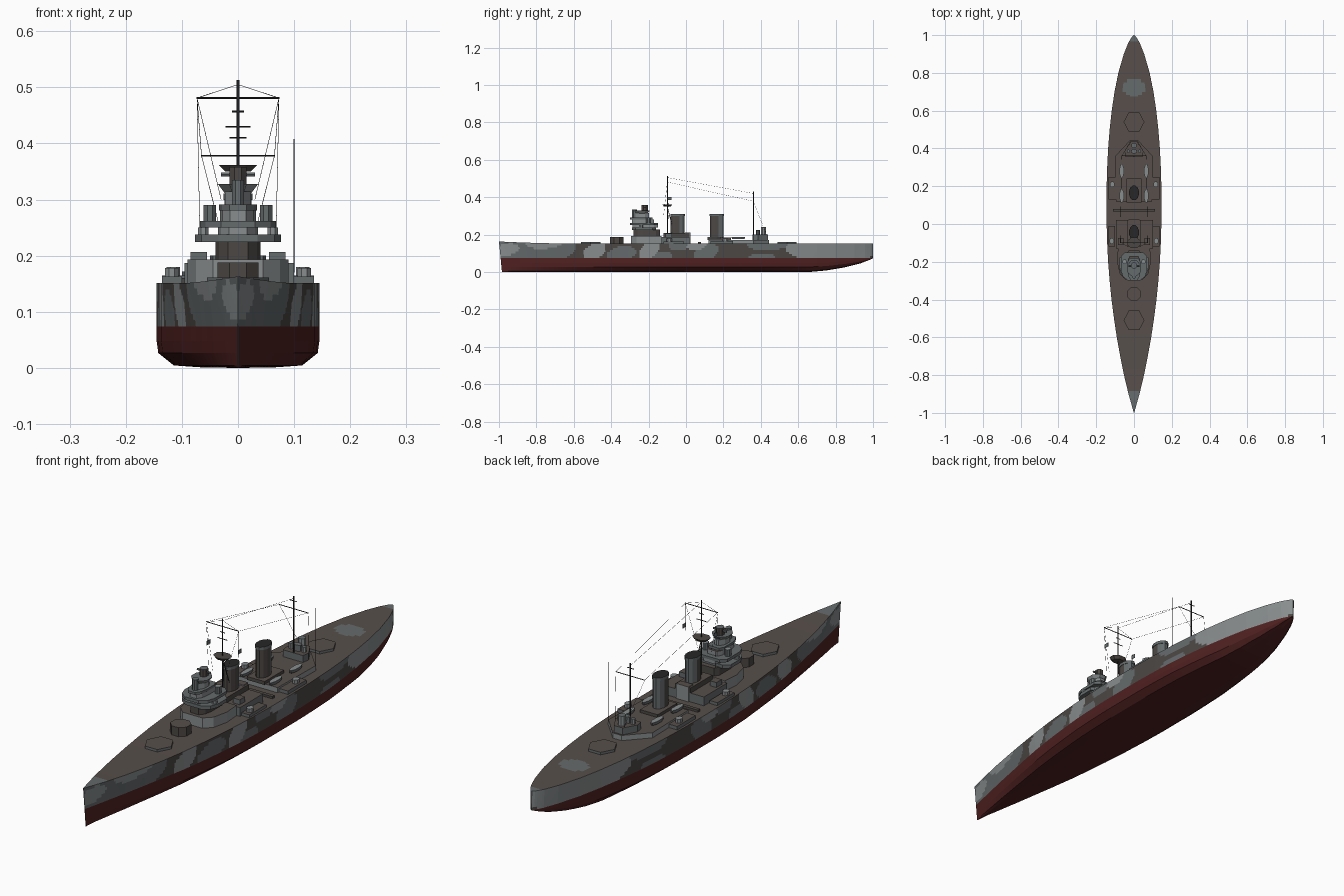
import bpy, bmesh, math
from mathutils import Vector

if "Cube" in bpy.data.objects:
    bpy.data.objects.remove(bpy.data.objects["Cube"])

COLOURS = {
    "deck_brown": (.095, .078, .069), "dark_brown_grey": (.072, .064, .058),
    "mid_grey": (.13, .145, .15), "light_grey": (.25, .27, .275),
    "hull_red": (.08, .015, .015), "mast_black": (.02, .02, .02)}
MATS = []
for n, c in COLOURS.items():
    m = bpy.data.materials.new(n)
    m.diffuse_color = (*c, 1)
    m.use_nodes = True
    m.node_tree.nodes["Principled BSDF"].inputs["Base Color"].default_value = m.diffuse_color
    MATS.append(m)
DECK, DARK, MID, LIGHT, RED, BLACK = range(6)


def finish(bm, name, rule):
    bmesh.ops.recalc_face_normals(bm, faces=bm.faces)
    bm.normal_update()
    for f in bm.faces:
        f.material_index = rule(f.calc_center_median(), f.normal)
    me = bpy.data.meshes.new(name)
    bm.to_mesh(me)
    bm.free()
    for m in MATS:
        me.materials.append(m)
    ob = bpy.data.objects.new(name, me)
    bpy.context.collection.objects.link(ob)
    return ob


def prism(name, pts, z0, z1, side=MID, top=DECK, flare=1.0, rule=None):
    """Extruded outline; flare scales the top about the outline's centre."""
    bm = bmesh.new()
    cx = sum(p[0] for p in pts) / len(pts)
    cy = sum(p[1] for p in pts) / len(pts)
    lo = [bm.verts.new((x, y, z0)) for x, y in pts]
    hi = [bm.verts.new((cx + (x - cx) * flare, cy + (y - cy) * flare, z1)) for x, y in pts]
    bm.faces.new(lo)
    bm.faces.new(hi)
    for i in range(len(pts)):
        j = (i + 1) % len(pts)
        bm.faces.new((lo[i], lo[j], hi[j], hi[i]))
    return finish(bm, name, rule or (lambda c, n: top if n.z > .7 else side))


def oval(cx, cy, rx, ry, n=8, turn=.5):
    return [(cx + rx * math.cos((i + turn) * math.tau / n),
             cy + ry * math.sin((i + turn) * math.tau / n)) for i in range(n)]


def rect(x0, x1, y0, y1):
    return [(x0, y0), (x1, y0), (x1, y1), (x0, y1)]


def sym(half):
    """Mirror a half outline (x > 0, given from front to back)."""
    return half + [(-x, y) for x, y in reversed(half)]


def rod(name, a, b, r, mat=BLACK, sides=5):
    a, b = Vector(a), Vector(b)
    bm = bmesh.new()
    bmesh.ops.create_cone(bm, cap_ends=True, segments=sides, radius1=r, radius2=r, depth=(b - a).length)
    q = Vector((0, 0, 1)).rotation_difference(b - a)
    for v in bm.verts:
        v.co = q @ v.co + (a + b) / 2
    return finish(bm, name, lambda c, n: mat)


def lerp(table, y):
    for (y0, a), (y1, b) in zip(table, table[1:]):
        if y <= y1:
            return a + (b - a) * (y - y0) / (y1 - y0)
    return table[-1][1]


# Hull: lofted cross-sections
BEAM = [(-1, .001), (-.9, .029), (-.8, .053), (-.7, .073), (-.6, .091), (-.5, .106), (-.4, .119), (-.3, .129),
        (-.2, .137), (-.1, .142), (0, .145), (.2, .145), (.3, .142), (.4, .137), (.5, .129), (.6, .118),
        (.7, .103), (.8, .083), (.9, .054), (.96, .03), (.99, .012), (1, .002)]
UNDER = [(-1, .75), (-.5, .96), (-.2, 1), (.4, 1), (.8, .93), (1, .85)]
KEEL = [(-1, 0), (.66, 0), (.75, .008), (.85, .025), (.93, .045), (.98, .064), (1, .073)]
WATER, STATIONS, ROWS = .074, 240, 7
BLOBS = [(-.78, .158, .1, .035, LIGHT), (-.96, .12, .06, .035, LIGHT), (-.49, .11, .055, .048, LIGHT),
         (-.2, .12, .05, .05, LIGHT), (.04, .14, .05, .022, LIGHT), (.8, .14, .28, .085, LIGHT),
         (-.86, .12, .26, .1, MID), (-.34, .1, .075, .04, MID), (-.05, .145, .06, .03, MID),
         (-.12, .08, .06, .03, MID), (.11, .105, .065, .045, MID), (.42, .15, .11, .035, MID),
         (.42, .08, .07, .02, MID)]


def hull_colour(c, n):
    if n.z > .7 and c.z > .14:
        if c.y < -.885 or c.y > .965 or (c.x / .055) ** 2 + ((c.y - .72) / .05) ** 2 < 1:
            return MID
        return DECK
    if c.z < WATER:
        return RED
    for y, z, ry, rz, m in BLOBS:
        dy = c.y - y - (c.z - .11) * .5
        if (dy / ry) ** 2 + ((c.z - z) / rz) ** 2 < 1:
            return m
    return DARK


bm = bmesh.new()
prev = None
for i in range(STATIONS + 1):
    y = -1 + 2 * i / STATIONS
    w, k = lerp(BEAM, y), lerp(KEEL, y)
    wu = w * lerp(UNDER, y)
    top = .151 + .012 * max(0, (-y - .5) / .5) ** 2
    half = [(0, k), (wu * .45, k + .001)]
    half += [(wu * f, k + (WATER - k) * t) for f, t in ((.79, .06), (.98, .36), (1, .65), (1, 1))]
    half += [(wu + (w - wu) * (r / ROWS), WATER + (top - WATER) * r / ROWS) for r in range(1, ROWS + 1)]
    half += [(w * f, top) for f in (.8, .6, .4, .2, 0)]
    ring = half + [(-x, z) for x, z in reversed(half[1:-1])]
    vs = [bm.verts.new((x, y * (1 - .016 * (1 - z / top)) if y < 0 else y, z)) for x, z in ring]
    if prev:
        for a in range(len(vs)):
            b = (a + 1) % len(vs)
            bm.faces.new((prev[a], prev[b], vs[b], vs[a]))
    else:
        bm.faces.new(vs)
    prev = vs
bm.faces.new(prev)
finish(bm, "hull", hull_colour)

# Turret bases
D = .150
prism("front_turret_base", oval(0, -.51, .055, .06, 6, 0), D, .161)
prism("raised_turret_base", oval(0, -.37, .04, .04), D, .188, DARK)
prism("rear_turret_base", oval(0, .54, .055, .06, 6, 0), D, .161)

# Forward deckhouse and midship houses
prism("forward_deckhouse", sym([(.045, -.295), (.075, -.265), (.09, -.2), (.085, -.13)]), D, .193, LIGHT)
prism("midship_house", rect(-.095, .1, -.13, .02), D, .187, MID)
prism("funnel_house", rect(-.035, .035, -.12, .02), .187, .208, DARK)
prism("vent_house", rect(-.028, .028, -.005, .025), D, .212, LIGHT)
for s in (-1, 1):
    prism("side_gun_deck", rect(s * .1, s * .135, -.12, -.01), D, .163, MID)
    prism("side_locker", rect(s * .055, s * .085, -.11, -.075), .187, .207, MID)
    prism("aft_side_deck", rect(s * .09, s * .135, .13, .25), D, .165, MID)
    prism("gun_house", oval(s * .118, -.09, .013, .016), .163, .178, LIGHT, LIGHT)
    prism("aft_gun_house", oval(s * .115, .21, .013, .016), .165, .18, LIGHT, LIGHT)
    for y in (.15, .28):
        prism("boat", oval(s * .065, y, .011, .036, 8), .175, .187, MID, LIGHT, 1.1)

# Bridge tower: stacked levels (half width, front, back, bottom, top, colour)
LEVELS = [(.04, -.28, -.14, .19, .226, DARK), (.077, -.29, -.16, .224, .238, MID),
          (.036, -.285, -.15, .238, .251, LIGHT), (.068, -.3, -.15, .25, .262, MID),
          (.032, -.29, -.17, .262, .281, LIGHT), (.034, -.3, -.18, .281, .291, MID)]
for i, (w, a, b, z0, z1, col) in enumerate(LEVELS):
    prism(f"bridge_level_{i + 1}", sym([(w * .45, a), (w * .85, a + .02), (w, a + .05), (w, b - .02), (w * .7, b)]),
          z0, z1, col, MID if i % 2 else DECK)
prism("bridge_top", oval(0, -.235, .025, .04), .291, .314, LIGHT, MID)
prism("director_platform", oval(0, -.235, .026, .03), .312, .328, LIGHT, MID, 1.5)
prism("main_director", oval(0, -.22, .016, .018), .328, .358, DARK, MID)
prism("forward_director", oval(0, -.275, .012, .014), .291, .335, MID, MID)
for s in (-1, 1):
    prism("side_director", oval(s * .05, -.2, .012, .014), .262, .29, MID, LIGHT)
    prism("bridge_wing_gun", oval(s * .062, -.24, .01, .012), .238, .25, LIGHT, LIGHT)
rod("rangefinder", (-.03, -.22, .345), (.03, -.22, .345), .004, MID, 6)

# Funnels with dark rims
for name, y in (("front_funnel", -.045), ("rear_funnel", .165)):
    prism(name, oval(0, y, .025, .038, 12), D, .303,
          rule=lambda c, n: BLACK if n.z > .7 else (MID if n.y > .3 else DARK))
    prism(name + "_rim", oval(0, y, .027, .04, 12), .299, .311, MID, BLACK)

# Aft deckhouse and control position
prism("aft_deckhouse", sym([(.095, .12), (.1, .36), (.085, .375), (.02, .445)]), D, .172, LIGHT)
prism("aft_upper_house", sym([(.045, .355), (.05, .385), (.02, .438)]), .17, .2, MID)
prism("rear_funnel_house", rect(-.04, .04, .115, .24), .17, .184, DARK)
prism("aft_director", oval(0, .415, .015, .015), .2, .24, LIGHT, MID)
prism("aft_lookout", oval(0, .385, .018, .012), .2, .225, MID, MID)
for s in (-1, 1):
    prism("aft_searchlight", oval(s * .03, .385, .009, .009), .2, .222, LIGHT, MID)
prism("catapult", rect(-.11, .11, .065, .08), D, .16, DARK, DARK)

# Masts, yards and lookout platform
FY, MY = -.1, .36
rod("foremast", (0, FY, .19), (0, FY, .513), .0025)
prism("mast_platform", oval(0, FY, .025, .02), .35, .362, DARK, DARK, 1.5)
rod("mainmast", (0, MY, .19), (0, MY, .43), .0025)
for y, z, w in ((FY, .481, .074), (FY, .457, .011), (FY, .43, .022), (MY, .378, .066), (MY, .41, .015)):
    rod("yard", (-w, y, z), (w, y, z), .0016)
rod("aerial_pole", (.1, MY, .17), (.1, MY, .408), .001)

# Rigging, tripod legs and signal flags
rod("top_wire", (0, FY, .505), (0, MY, .42), .0005)
for s in (-1, 1):
    rod("foremast_leg", (s * .02, FY + .04, .19), (0, FY, .35), .0018)
    rod("long_wire", (s * .073, FY, .481), (s * .065, MY, .378), .0005)
    rod("bridge_stay", (s * .073, FY, .481), (s * .03, FY - .02, .3), .0005)
    rod("signal_line", (s * .073, FY, .481), (s * .068, FY + .01, .24), .0005)
    rod("yard_lift", (s * .073, FY, .481), (0, FY, .505), .0005)
    rod("aft_stay", (s * .065, MY, .378), (s * .02, .43, .2), .0005)
    prism("signal_flag", rect(s * .07, s * .0715, FY, FY + .022), .385, .402, MID, MID)
